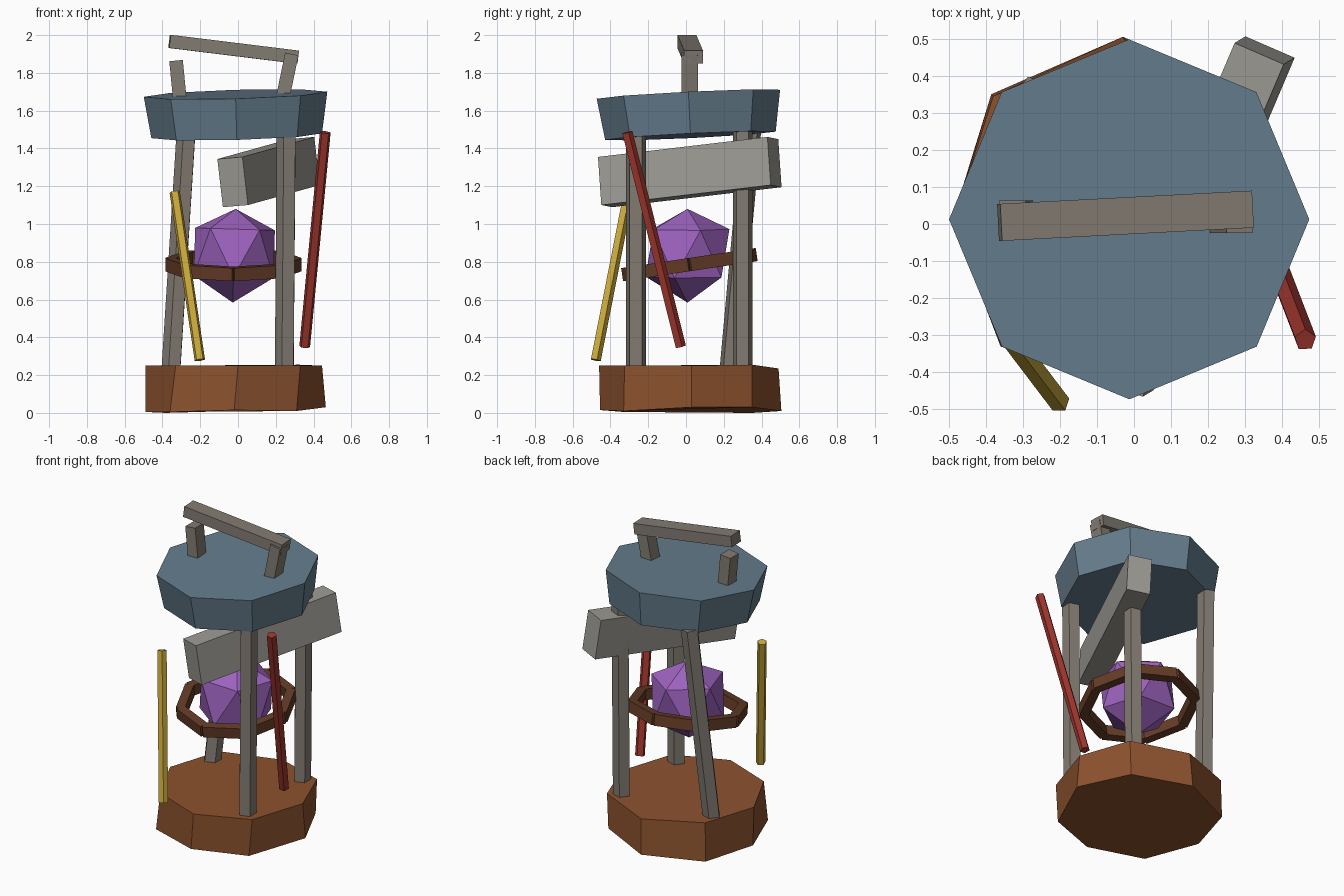
import bpy, bmesh
from math import radians, pi
from mathutils import Matrix, Vector, Euler

if "Cube" in bpy.data.objects:
    bpy.data.objects.remove(bpy.data.objects["Cube"])


def material(name, r, g, b):
    m = bpy.data.materials.new(name)
    m.diffuse_color = (r, g, b, 1)
    m.use_nodes = True
    m.node_tree.nodes["Principled BSDF"].inputs["Base Color"].default_value = m.diffuse_color
    return m


CLAY = material("clay", .265, .085, .028)
SLATE = material("slate", .13, .205, .266)
IRON = material("iron", .225, .20, .17)
STONE = material("stone", .34, .33, .30)
BARK = material("bark", .13, .045, .02)
GOLD = material("gold", .60, .40, .045)
RED = material("red", .33, .035, .025)
VIOLET = material("violet", .34, .125, .52)


def finish(bm, name, mat):
    bmesh.ops.recalc_face_normals(bm, faces=bm.faces)
    me = bpy.data.meshes.new(name)
    bm.to_mesh(me)
    bm.free()
    me.materials.append(mat)
    ob = bpy.data.objects.new(name, me)
    bpy.context.collection.objects.link(ob)
    return ob


def box(name, size, matrix, mat):
    bm = bmesh.new()
    bmesh.ops.create_cube(bm, size=1, matrix=matrix @ Matrix.Diagonal((*size, 1)))
    return finish(bm, name, mat)


def along(a, b):
    # frame at the midpoint of a-b with local z running from a to b, no twist
    a, b = Vector(a), Vector(b)
    rot = Vector((0, 0, 1)).rotation_difference(b - a).to_matrix().to_4x4()
    return Matrix.Translation((a + b) / 2) @ rot, (b - a).length


def rod(name, a, b, r, sides, mat, twist=0):
    m, length = along(a, b)
    bm = bmesh.new()
    bmesh.ops.create_cone(bm, cap_ends=True, segments=sides, radius1=r, radius2=r,
                          depth=length, matrix=m @ Matrix.Rotation(twist, 4, 'Z'))
    return finish(bm, name, mat)


# base: slightly irregular octagonal slab
bottom = [(-.49, .01, .005), (-.36, -.33, .005), (-.02, -.455, .015), (.31, -.33, .01),
          (.465, .03, .03), (.315, .35, .03), (-.03, .505, .01), (-.385, .35, 0)]
top = [(-.49, 0, .25), (-.33, -.33, .25), (0, -.46, .25), (.33, -.325, .25),
       (.445, .03, .25), (.325, .35, .255), (-.02, .49, .235), (-.38, .345, .25)]
bm = bmesh.new()
lo = [bm.verts.new(p) for p in bottom]
hi = [bm.verts.new(p) for p in top]
bm.faces.new(lo)
bm.faces.new(hi)
for i in range(8):
    j = (i + 1) % 8
    bm.faces.new((lo[i], lo[j], hi[j], hi[i]))
finish(bm, "base", CLAY)

# cap: tilted octagon, narrower below
bm = bmesh.new()
tilt = Euler((radians(2.8), radians(-1.6), 0)).to_matrix().to_4x4()
bmesh.ops.create_cone(bm, cap_ends=True, segments=8, radius1=.452, radius2=.486, depth=.22,
                      matrix=Matrix.Translation((-.01, .018, 1.577)) @ tilt)
finish(bm, "cap", SLATE)

# three posts
for name, a, b in (("front_right_post", (.25, -.265, .23), (.26, -.265, 1.48)),
                   ("back_right_post", (.25, .3, .23), (.26, .3, 1.49)),
                   ("back_left_post", (-.35, .23, .23), (-.27, .345, 1.49))):
    rod(name, a, b, .055, 5, IRON, .3)

# carrying handle: two uprights and a loose bar
for name, a, b in (("handle_left_upright", (-.307, .02, 1.65), (-.328, .02, 1.865)),
                   ("handle_right_upright", (.235, .02, 1.66), (.285, .02, 1.9))):
    m, length = along(a, b)
    box(name, (.072, .088, length), m, IRON)
bar = (Matrix.Translation((-.023, .022, 1.925))
       @ Euler((0, radians(7), radians(3))).to_matrix().to_4x4())
box("handle_bar", (.685, .1, .07), bar, IRON)

# crystal: icosahedron with its upper ring of corners lifted a little
bm = bmesh.new()
bmesh.ops.create_icosphere(bm, subdivisions=1, radius=.248)
for v in bm.verts:
    if .05 < v.co.z < .2:
        v.co.z += .03
bmesh.ops.transform(bm, verts=bm.verts, matrix=Matrix.Translation((-.02, .008, .832))
                    @ Matrix.Rotation(radians(1.8), 4, 'Y')
                    @ Matrix.Rotation(radians(18), 4, 'Z'))
finish(bm, "crystal", VIOLET)

# tilted ring of eight short bars
ring = Matrix.Translation((-.025, .018, .785)) @ Matrix.Rotation(radians(8.5), 4, 'X')
for i in range(8):
    m = (ring @ Matrix.Rotation((i + .5) * pi / 4, 4, 'Z') @ Matrix.Translation((.308, 0, 0)))
    box(f"ring_bar_{i + 1}", (.055, .262, .07), m, BARK)

# leaning rods
rod("yellow_rod", (-.202, -.48, .28), (-.335, -.305, 1.17), .029, 5, GOLD)
rod("red_rod", (.353, -.03, .35), (.462, -.313, 1.485), .03, 5, RED)

# stone beam wedged under the cap
beam = (Matrix.Translation((.162, .02, 1.275)) @ Matrix.Rotation(radians(-23), 4, 'Z')
        @ Matrix.Rotation(radians(6.2), 4, 'X') @ Matrix.Rotation(radians(-4.5), 4, 'Y'))
box("stone_beam", (.145, .98, .257), beam, STONE)
